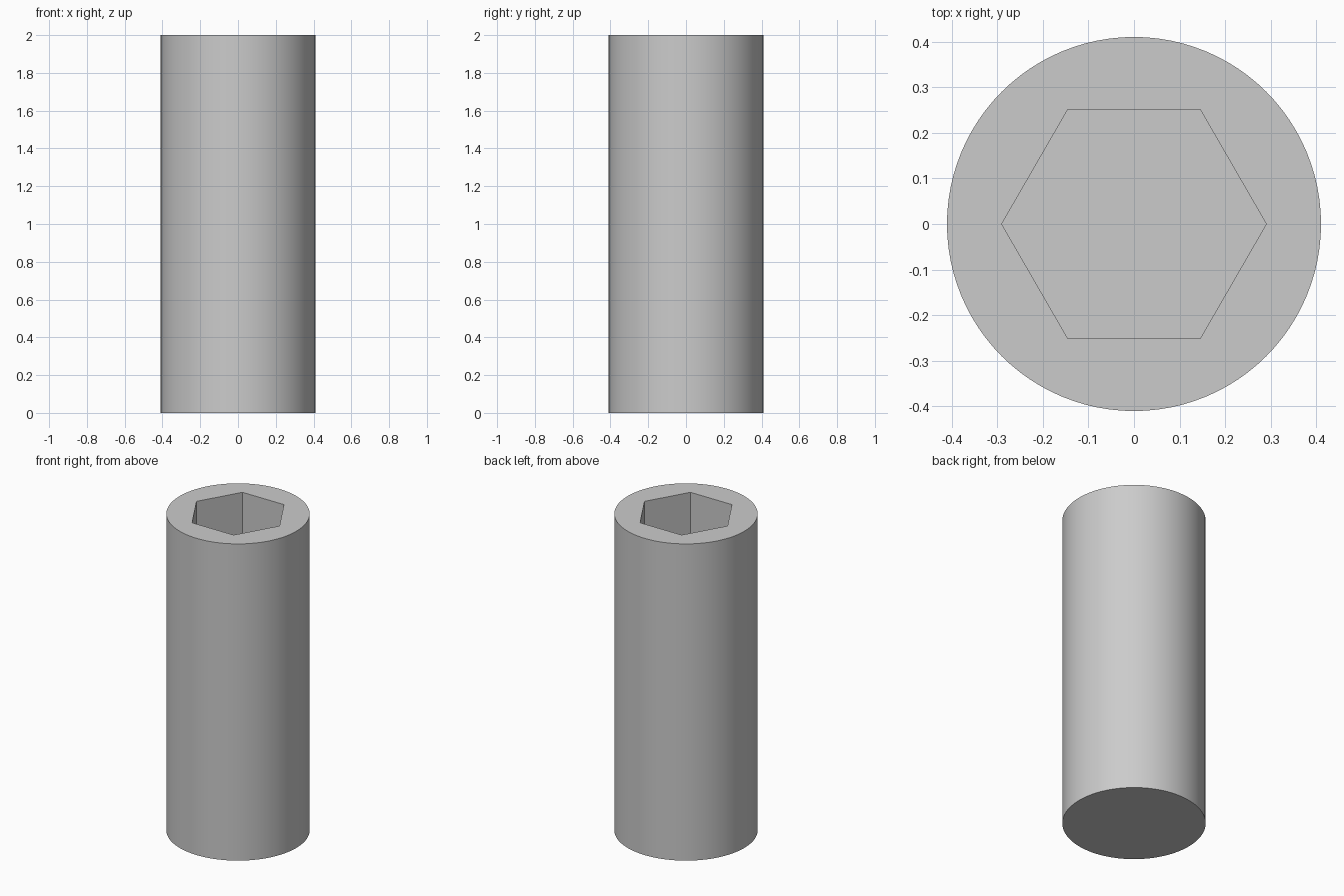
import bpy
from math import pi

if "Cube" in bpy.data.objects:
    bpy.data.objects.remove(bpy.data.objects["Cube"])

RADIUS, HEIGHT = 0.41, 2.0
HEX_RADIUS, HEX_DEPTH = 0.29, 0.6

# Plain cylindrical body
bpy.ops.mesh.primitive_cylinder_add(vertices=96, radius=RADIUS, depth=HEIGHT,
                                    location=(0, 0, HEIGHT / 2))
body = bpy.context.object
body.name = "socket_pin_body"

# Hexagonal blind socket, corners on the x axis
bpy.ops.mesh.primitive_cylinder_add(vertices=6, radius=HEX_RADIUS, depth=HEX_DEPTH * 2,
                                    location=(0, 0, HEIGHT), rotation=(0, 0, pi / 2))
cutter = bpy.context.object
cutter.name = "hex_socket_cutter"

cut = body.modifiers.new("hex_socket", 'BOOLEAN')
cut.operation = 'DIFFERENCE'
cut.solver = 'EXACT'
cut.object = cutter
bpy.ops.object.select_all(action='DESELECT')
body.select_set(True)
bpy.context.view_layer.objects.active = body
bpy.ops.object.modifier_apply(modifier=cut.name)
bpy.data.objects.remove(cutter)

# Smooth wall, crisp rims and hex faces
bpy.ops.object.shade_smooth_by_angle(angle=pi / 6)
